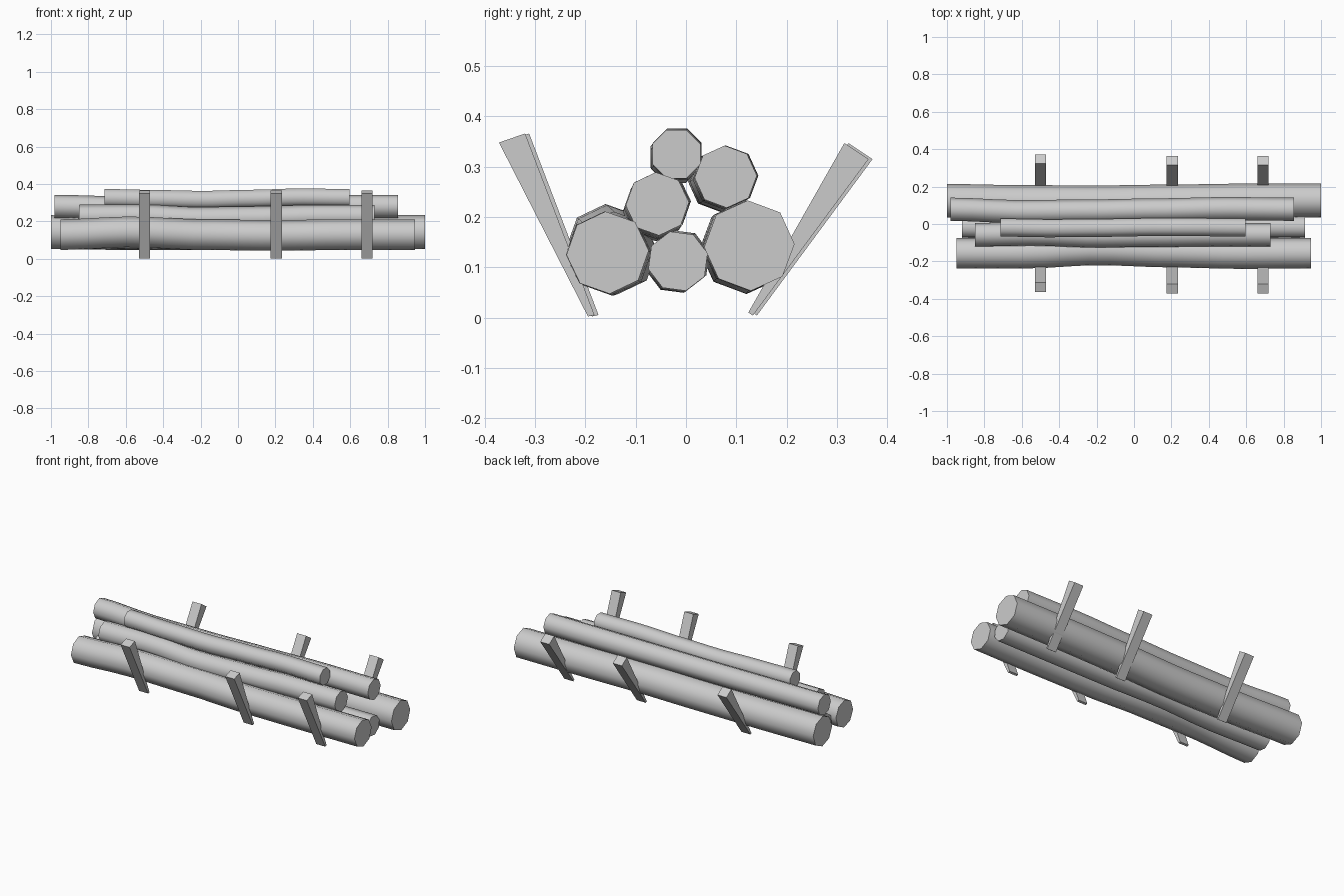
import bpy, bmesh, math

cube = bpy.data.objects.get("Cube")
if cube:
    bpy.data.objects.remove(cube, do_unlink=True)

GREY = (0.6, 0.6, 0.6, 1)
wood = bpy.data.materials.new("grey wood")
wood.use_nodes = True
wood.diffuse_color = GREY
wood.node_tree.nodes["Principled BSDF"].inputs["Base Color"].default_value = GREY

SIDES, RINGS = 8, 16


def add_object(name, bm, smooth=False):
    bmesh.ops.recalc_face_normals(bm, faces=bm.faces)
    mesh = bpy.data.meshes.new(name)
    bm.to_mesh(mesh)
    bm.free()
    mesh.materials.append(wood)
    ob = bpy.data.objects.new(name, mesh)
    bpy.context.collection.objects.link(ob)
    if smooth:
        bpy.ops.object.select_all(action='DESELECT')
        ob.select_set(True)
        bpy.context.view_layer.objects.active = ob
        bpy.ops.object.shade_smooth_by_angle(angle=math.radians(60))


def eased(keys, u):
    """Smoothly blend evenly spaced offsets along the log."""
    t = u * (len(keys) - 1)
    i = min(int(t), len(keys) - 2)
    f = t - i
    f = f * f * (3 - 2 * f)
    return (keys[i] * (1 - f) + keys[i + 1] * f) / 1000


def log(name, x0, x1, y, z, r, turn, sway, lift):
    """Eight-sided log along x, gently bent by sway (y) and lift (z)."""
    bm = bmesh.new()
    rings = []
    for k in range(RINGS + 1):
        u = k / RINGS
        cy, cz = y + eased(sway, u), z + eased(lift, u)
        angles = [math.radians(turn) + math.tau * s / SIDES for s in range(SIDES)]
        rings.append([bm.verts.new((x0 + (x1 - x0) * u,
                                    cy + r * math.cos(a),
                                    cz + r * math.sin(a))) for a in angles])
    for a, b in zip(rings, rings[1:]):
        for s in range(SIDES):
            n = (s + 1) % SIDES
            bm.faces.new((a[s], a[n], b[n], b[s]))
    bm.faces.new(rings[0])
    bm.faces.new(rings[-1])
    add_object(name, bm, smooth=True)


def stake(name, x, profile, shift):
    """Tapered stake: a side profile pushed out along x."""
    bm = bmesh.new()
    face = bm.faces.new([bm.verts.new((x - 0.03, y + shift, z)) for y, z in profile])
    out = bmesh.ops.extrude_face_region(bm, geom=[face])
    verts = [v for v in out["geom"] if isinstance(v, bmesh.types.BMVert)]
    bmesh.ops.translate(bm, verts=verts, vec=(0.06, 0, 0))
    add_object(name, bm)


# Stacked logs, bends in thousandths
log("front_log", -0.95, 0.945, -0.156, 0.129, 0.082, 3,
    (0, 0, 18, 6, -2, 0), (0, 15, 0, -4, 0, 0))
log("middle_log", -0.92, 0.915, -0.016, 0.112, 0.061, 15,
    (0, -4, 4, 0, 0, 0), (0, -4, 3, 0, 0, 0))
log("back_log", -1.0, 1.0, 0.126, 0.143, 0.09, 2,
    (-2, -8, -10, -5, 0, 0), (0, -6, -6, 0, 0, 0))
log("upper_front_log", -0.85, 0.73, -0.057, 0.226, 0.063, 3,
    (0, 4, -6, -3, 0, 0), (0, 2, -12, -8, 0, 0))
log("upper_back_log", -0.98, 0.855, 0.079, 0.28, 0.062, 2,
    (0, -13, -10, -4, 3, 0), (0, -8, -8, -4, 0, 0))
log("top_log", -0.715, 0.595, -0.019, 0.325, 0.052, 22.5,
    (0, -4, -2, 2, 2, 0), (0, -5, -10, -4, 3, 0))

# Leaning stakes in front and behind
FRONT = [(-0.372, 0.348), (-0.32, 0.366), (-0.182, 0.005), (-0.195, 0.002)]
BACK = [(0.363, 0.315), (0.315, 0.347), (0.124, 0.01), (0.133, 0.004)]
for side, x, shift in (("left", 0.69, 0), ("middle", 0.205, 0), ("right", -0.5, 0.008)):
    stake("front_stake_" + side, x, FRONT, shift)
    stake("back_stake_" + side, x, BACK, shift)
